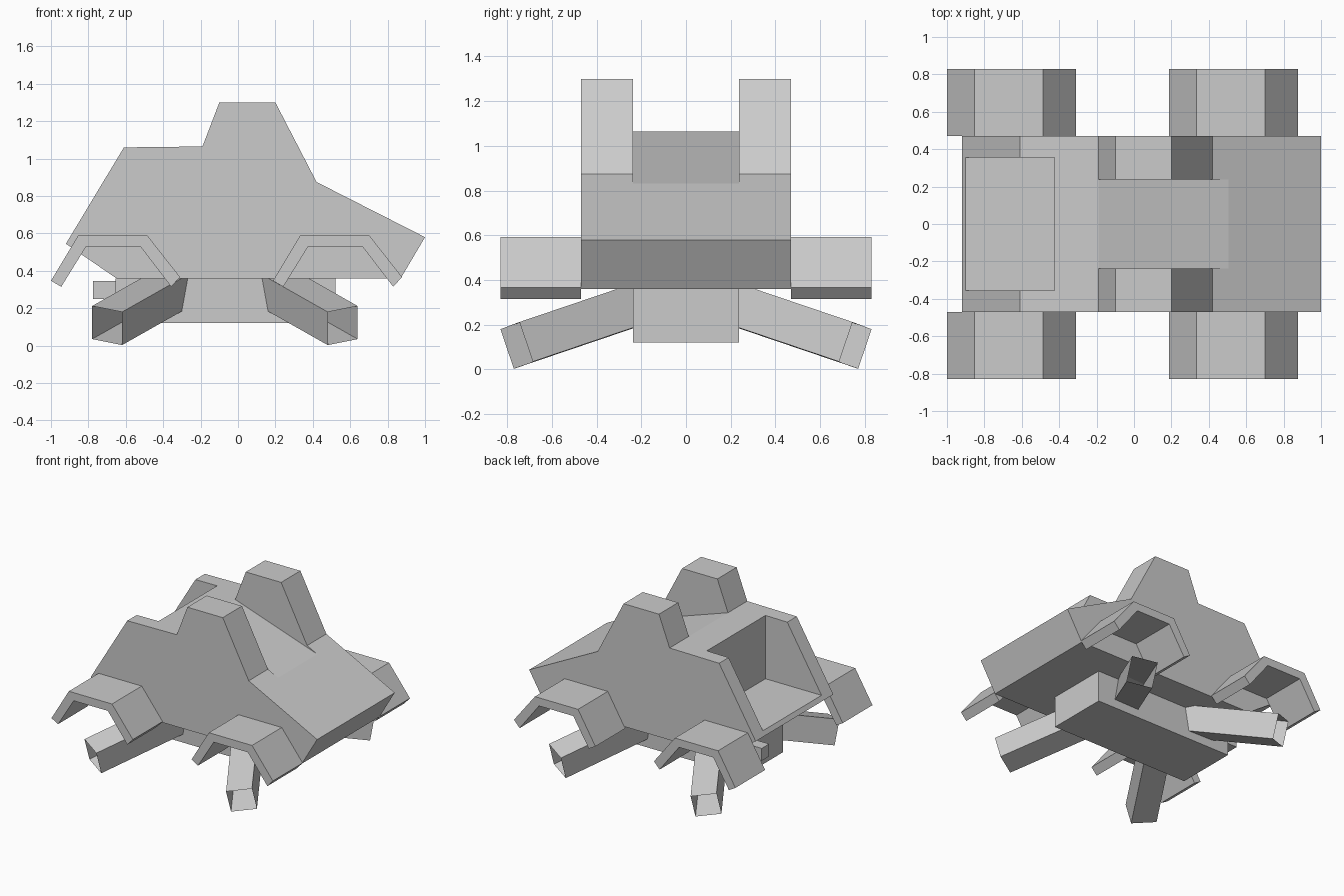
import bpy
from mathutils import Vector

if "Cube" in bpy.data.objects:
    bpy.data.objects.remove(bpy.data.objects["Cube"])


def make(name, verts, faces):
    mesh = bpy.data.meshes.new(name)
    mesh.from_pydata(verts, [], faces)
    mesh.update()
    obj = bpy.data.objects.new(name, mesh)
    bpy.context.collection.objects.link(obj)
    return obj


def extrude(name, profile, y0, y1):
    """Extrude a counter-clockwise (x, z) profile from y0 to y1."""
    n = len(profile)
    verts = [(x, y, z) for y in (y0, y1) for x, z in profile]
    faces = [tuple(range(n)), tuple(range(2 * n - 1, n - 1, -1))]
    faces += [(i, i + n, (i + 1) % n + n, (i + 1) % n) for i in range(n)]
    return make(name, verts, faces)


def box(name, x0, x1, y0, y1, z0, z1):
    return extrude(name, [(x0, z0), (x1, z0), (x1, z1), (x0, z1)], y0, y1)


def cut(obj, cutter):
    mod = obj.modifiers.new("cut", 'BOOLEAN')
    mod.operation = 'DIFFERENCE'
    mod.solver = 'EXACT'
    mod.object = cutter
    bpy.context.view_layer.objects.active = obj
    bpy.ops.object.modifier_apply(modifier=mod.name)
    bpy.data.objects.remove(cutter)


# Hull silhouette
hull = extrude("hull", [(-0.65, 0.36), (0.87, 0.36), (1.0, 0.58), (0.42, 0.875),
                        (0.20, 1.30), (-0.10, 1.30), (-0.19, 1.065),
                        (-0.61, 1.06), (-0.92, 0.545)], -0.47, 0.47)
# Sloping channel between the two towers
cut(hull, extrude("channel_cutter", [(-0.19, 1.065), (0.51, 0.83), (0.51, 1.6),
                                     (-0.19, 1.6)], -0.237, 0.237))
# Open cargo recess at the tail
cut(hull, box("recess_cutter", -1.4, -0.425, -0.355, 0.355, 0.577, 1.6))

# Chassis block and exhaust below the hull
box("chassis", -0.655, 0.52, -0.237, 0.237, 0.12, 0.36)
box("exhaust", -0.775, -0.65, 0.10, 0.19, 0.25, 0.345)

# Four bent fenders
fender = [(-1.0, 0.347), (-0.945, 0.315), (-0.812, 0.53), (-0.522, 0.53),
          (-0.357, 0.315), (-0.31, 0.367), (-0.487, 0.592), (-0.853, 0.592)]
for end, dx in (("rear", 0), ("front", 1.187)):
    for side, y0, y1 in (("right", -0.83, -0.47), ("left", 0.47, 0.83)):
        extrude(f"fender_{end}_{side}", [(x + dx, z) for x, z in fender], y0, y1)

# Four splayed legs: square tubes, open at the foot
foot = [Vector(p) for p in ((0.48, 0.83, 0.18), (0.64, 0.745, 0.212),
                            (0.64, 0.685, 0.035), (0.48, 0.77, 0.003))]
axis = (foot[1] - foot[0]).cross(foot[3] - foot[0]).normalized()
root = [p - axis * 0.74 for p in foot]
for end, sx in (("rear", -1), ("front", 1)):
    for side, sy in (("right", -1), ("left", 1)):
        # the rear legs sit slightly further from the centre
        verts = [(p.x * sx - (0.14 if sx < 0 else 0), p.y * sy, p.z) for p in foot + root]
        faces = [(i, (i + 1) % 4, (i + 1) % 4 + 4, i + 4) for i in range(4)]
        faces.append((4, 5, 6, 7))
        if sx * sy > 0:
            faces = [f[::-1] for f in faces]
        make(f"leg_{end}_{side}", verts, faces)
